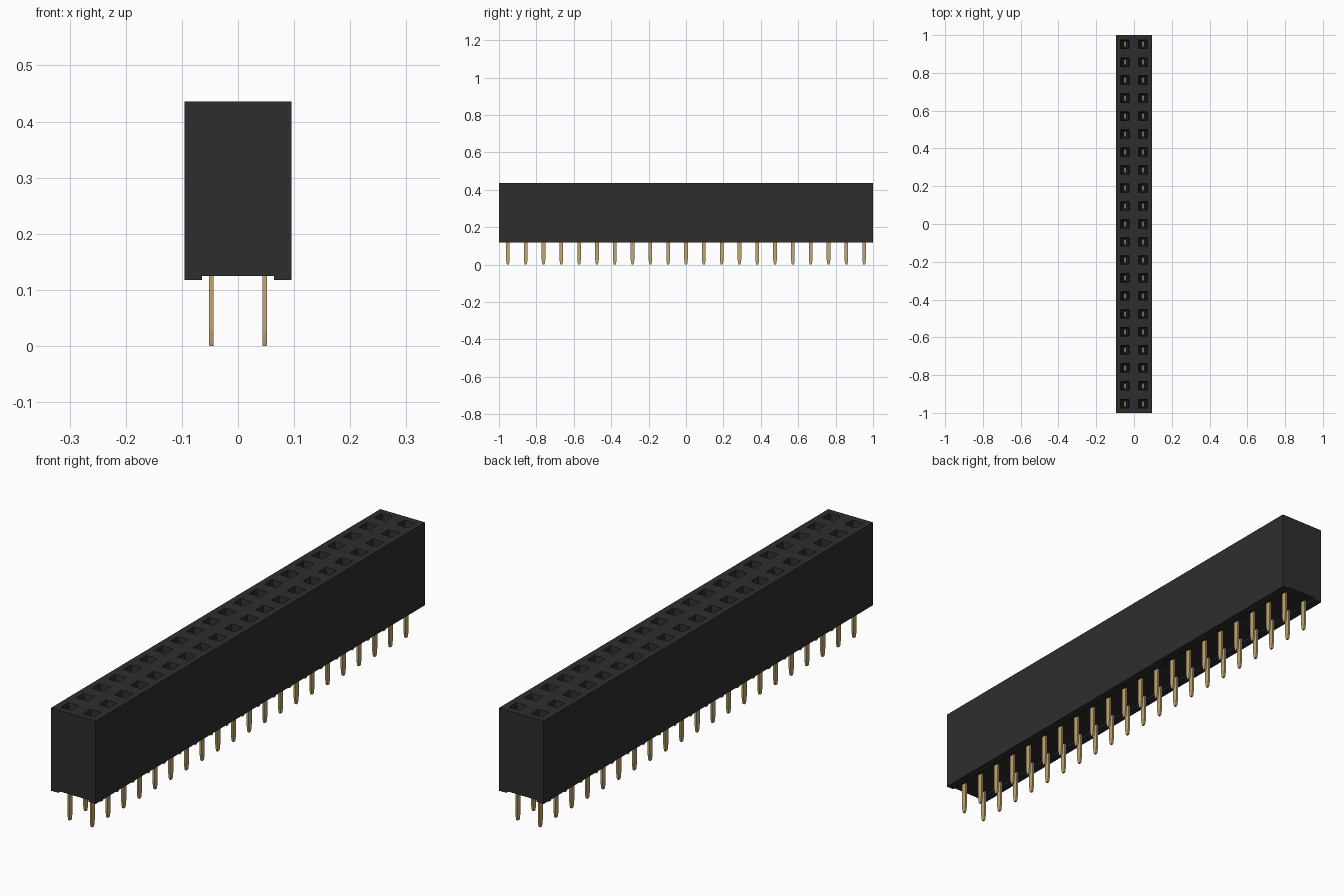
import bpy
import bmesh

if "Cube" in bpy.data.objects:
    bpy.data.objects.remove(bpy.data.objects["Cube"], do_unlink=True)

COUNT = 21
PITCH = 2.0 / COUNT
TOP, BASE, CHANNEL, FLOOR = 0.436, 0.118, 0.125, 0.20


def material(name, rgb):
    m = bpy.data.materials.new(name)
    m.use_nodes = True
    m.diffuse_color = (*rgb, 1)
    m.node_tree.nodes["Principled BSDF"].inputs["Base Color"].default_value = (*rgb, 1)
    return m


def finish(bm, name, mat):
    bmesh.ops.remove_doubles(bm, verts=bm.verts, dist=1e-5)
    edges = [e for e in bm.edges if e.is_boundary]
    if edges:
        bmesh.ops.holes_fill(bm, edges=edges, sides=0)
    bmesh.ops.recalc_face_normals(bm, faces=bm.faces)
    mesh = bpy.data.meshes.new(name)
    bm.to_mesh(mesh)
    bm.free()
    mesh.materials.append(mat)
    ob = bpy.data.objects.new(name, mesh)
    bpy.context.collection.objects.link(ob)
    return ob


def rect(bm, x, y, z, hx, hy):
    return [bm.verts.new((x + a * hx, y + b * hy, z))
            for a, b in ((-1, -1), (1, -1), (1, 1), (-1, 1))]


def bridge(bm, a, b):
    for i in range(4):
        j = (i + 1) % 4
        bm.faces.new((a[i], a[j], b[j], b[i]))


def tower(bm, x, y, rings):
    """Closed square column through (z, half x, half y) rings."""
    loops = [rect(bm, x, y, *r) for r in rings]
    for a, b in zip(loops, loops[1:]):
        bridge(bm, a, b)
    bm.faces.new(loops[0])
    bm.faces.new(loops[-1])


black = material("black plastic", (0.027, 0.027, 0.027))
gold = material("gold contact", (0.56, 0.39, 0.17))
cells = [(s * PITCH / 2, (i - (COUNT - 1) / 2) * PITCH, s)
         for s in (-1, 1) for i in range(COUNT)]

# Housing: one cell per contact, with a tapered socket and a raised edge rail below
bm = bmesh.new()
for x, y, s in cells:
    h = PITCH / 2
    rings = [rect(bm, x, y, *r) for r in
             ((TOP, h, h), (TOP, 0.023, 0.023), (TOP - 0.03, 0.019, 0.020),
              (FLOOR, 0.008, 0.016))]
    for a, b in zip(rings, rings[1:]):
        bridge(bm, a, b)
    bm.faces.new(rings[-1])
    section = [(PITCH, TOP), (PITCH, BASE), (0.064, BASE), (0.064, CHANNEL), (0, CHANNEL)]
    strip = [[bm.verts.new((s * px, y + e * h, pz)) for e in (-1, 1)] for px, pz in section]
    for a, b in zip(strip, strip[1:]):
        bm.faces.new((a[0], a[1], b[1], b[0]))
finish(bm, "socket_housing", black)

# Solder pins: flat strips with tapered tips
bm = bmesh.new()
for x, y, s in cells:
    tower(bm, x, y, ((0, 0.0035, 0.005), (0.008, 0.004, 0.007), (0.028, 0.004, 0.010),
                     (FLOOR + 0.01, 0.004, 0.010)))
finish(bm, "solder_pins", gold)

# Spring leaves: a pair inside every socket
bm = bmesh.new()
for x, y, s in cells:
    for side in (-1, 1):
        tower(bm, x, y + side * 0.012, ((FLOOR, 0.004, 0.002), (0.36, 0.004, 0.002)))
finish(bm, "spring_leaves", gold)
